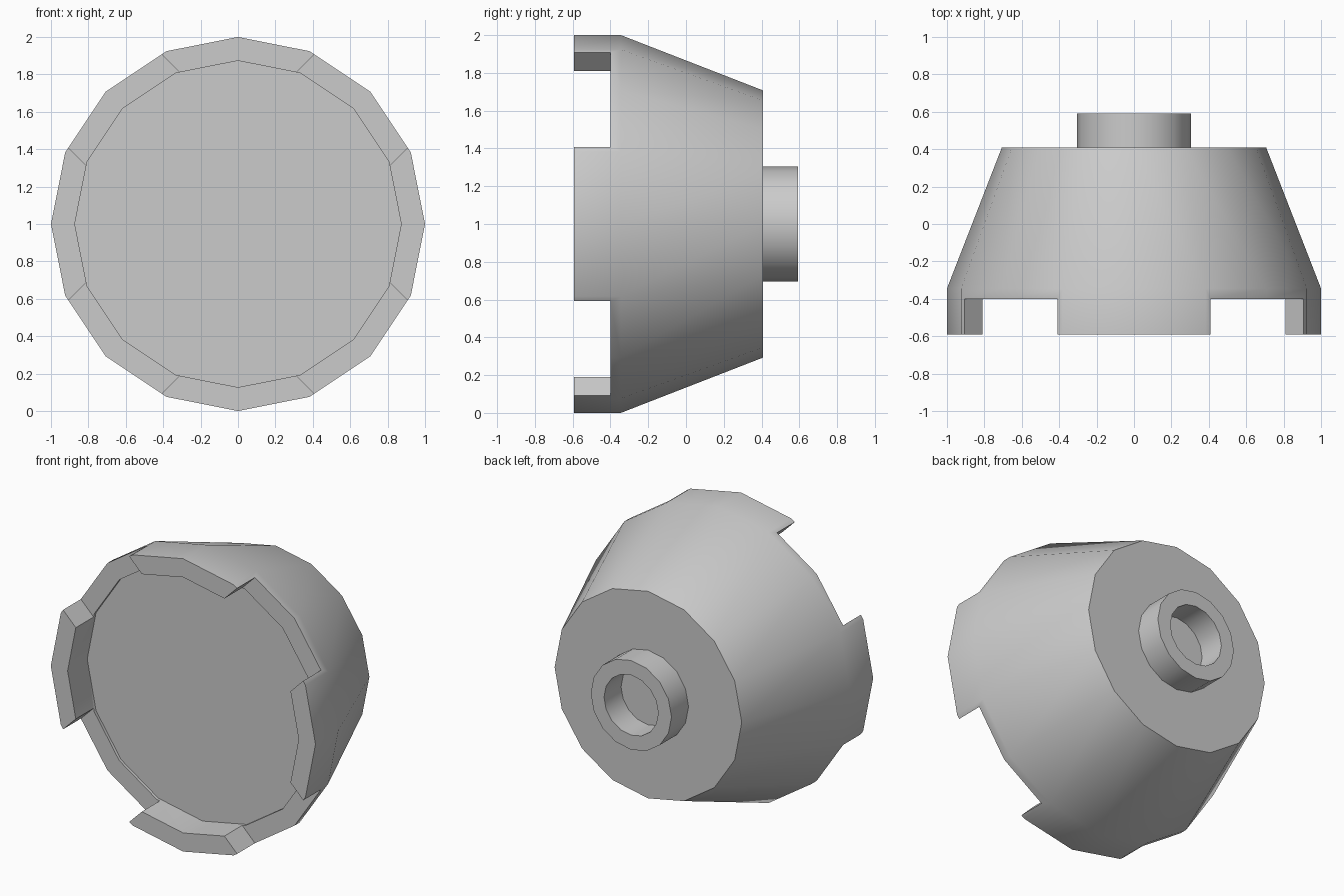
import bpy, bmesh, math
from mathutils import Matrix

SIDES = 16
CENTER_Z = 1.0

cube = bpy.data.objects.get("Cube")
if cube:
    bpy.data.objects.remove(cube, do_unlink=True)

grey = bpy.data.materials.new("light grey")
grey.use_nodes = True
colour = (0.6, 0.6, 0.6, 1)
grey.diffuse_color = colour
grey.node_tree.nodes["Principled BSDF"].inputs["Base Color"].default_value = colour


def make_object(name, bm):
    bmesh.ops.recalc_face_normals(bm, faces=bm.faces)
    mesh = bpy.data.meshes.new(name)
    bm.to_mesh(mesh)
    bm.free()
    mesh.materials.append(grey)
    obj = bpy.data.objects.new(name, mesh)
    bpy.context.collection.objects.link(obj)
    return obj


def lathe(name, profile, closed_loop=False):
    """Turn (radius, y) points around the y axis; cap the ends or join them."""
    bm = bmesh.new()
    rings = []
    for radius, y in profile:
        angles = [2 * math.pi * i / SIDES for i in range(SIDES)]
        rings.append([bm.verts.new((radius * math.cos(a), y, CENTER_Z + radius * math.sin(a)))
                      for a in angles])
    pairs = list(zip(rings, rings[1:]))
    if closed_loop:
        pairs.append((rings[-1], rings[0]))
    else:
        bm.faces.new(rings[0])
        bm.faces.new(rings[-1])
    for a, b in pairs:
        for i in range(SIDES):
            j = (i + 1) % SIDES
            bm.faces.new((a[i], a[j], b[j], b[i]))
    return make_object(name, bm)


def smooth(obj):
    bpy.ops.object.select_all(action="DESELECT")
    obj.select_set(True)
    bpy.context.view_layer.objects.active = obj
    bpy.ops.object.shade_smooth_by_angle(angle=math.radians(30))


# Tapered body with a recessed front
body = lathe("tapered_body", [(0.873, -0.38), (0.873, -0.592), (1, -0.592),
                              (1, -0.345), (0.707, 0.408)])

# Two diagonal slots leave four tabs on the front rim
for angle in (45, -45):
    bm = bmesh.new()
    bmesh.ops.create_cube(bm, size=1, matrix=(
        Matrix.Translation((0, -0.6, CENTER_Z))
        @ Matrix.Rotation(math.radians(angle), 4, "Y")
        @ Matrix.Diagonal((3, 0.4, 0.706, 1))))
    cutter = make_object("slot_cutter", bm)
    cutter.hide_render = True
    cut = body.modifiers.new("slot", "BOOLEAN")
    cut.operation = "DIFFERENCE"
    cut.solver = "EXACT"
    cut.object = cutter
    bpy.context.view_layer.objects.active = body
    bpy.ops.object.modifier_apply(modifier=cut.name)
    bpy.data.objects.remove(cutter, do_unlink=True)
smooth(body)

# Hollow hub on the back
hub = lathe("rear_hub", [(0.305, 0.4), (0.305, 0.592), (0.205, 0.592), (0.205, 0.4)],
            closed_loop=True)
smooth(hub)
